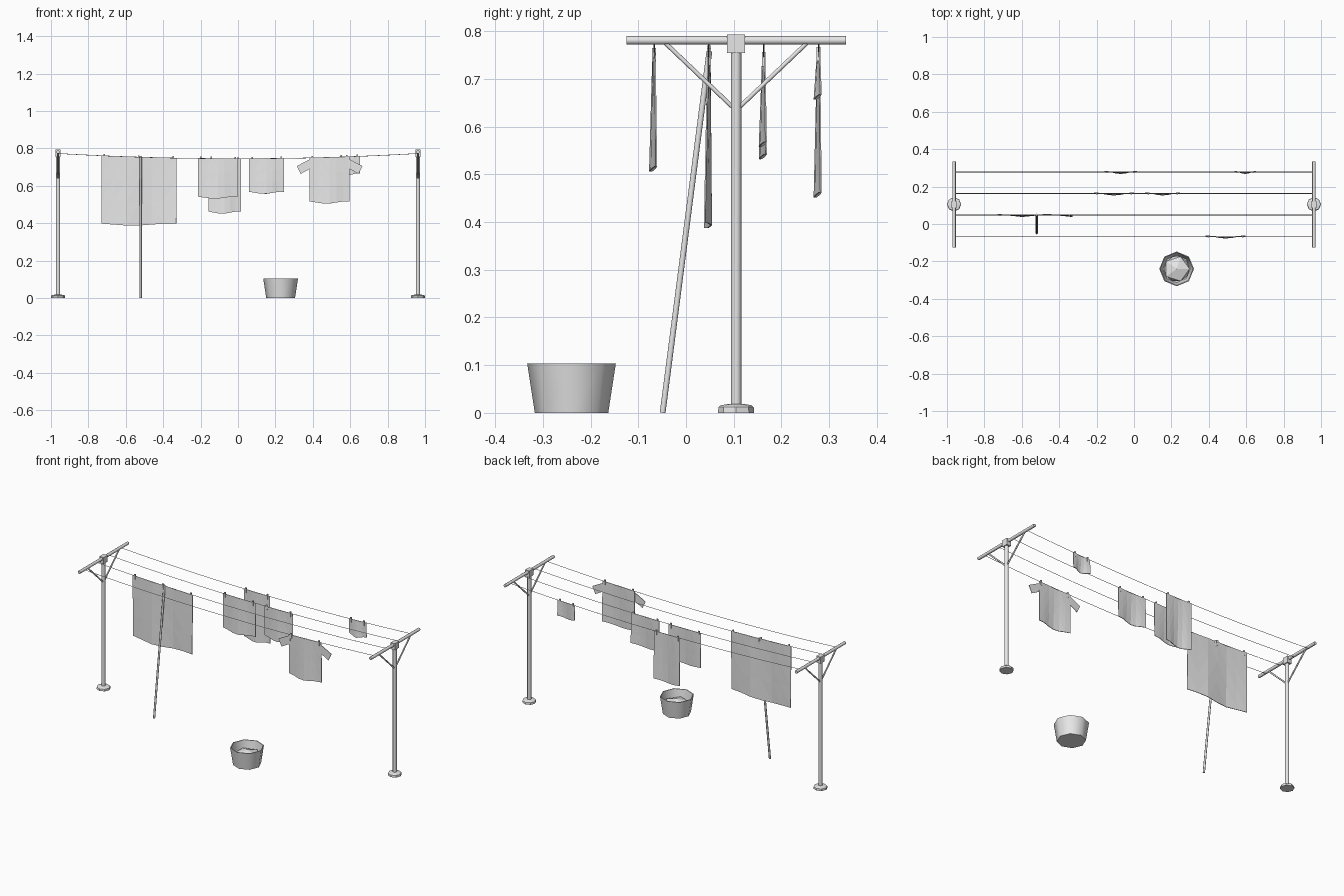
import bpy, bmesh, math
from mathutils import Vector

if "Cube" in bpy.data.objects:
    bpy.data.objects.remove(bpy.data.objects["Cube"], do_unlink=True)

grey = bpy.data.materials.new("plain_grey")
grey.use_nodes = True
grey.diffuse_color = (0.8, 0.8, 0.8, 1)
grey.node_tree.nodes["Principled BSDF"].inputs["Base Color"].default_value = (0.8, 0.8, 0.8, 1)

POST_X, POST_Y = 0.962, 0.105
LINES = [-0.067, 0.048, 0.163, 0.278]


def line_z(x):
    return 0.773 - 0.028 * (1 - (x / POST_X) ** 2)


def finish(name, bm, smooth=None):
    mesh = bpy.data.meshes.new(name)
    bmesh.ops.recalc_face_normals(bm, faces=bm.faces)
    bm.to_mesh(mesh)
    bm.free()
    mesh.materials.append(grey)
    ob = bpy.data.objects.new(name, mesh)
    bpy.context.collection.objects.link(ob)
    if smooth:
        bpy.ops.object.select_all(action='DESELECT')
        bpy.context.view_layer.objects.active = ob
        ob.select_set(True)
        bpy.ops.object.shade_smooth_by_angle(angle=math.radians(smooth))
    return ob


def rod(name, a, b, r, sides=8):
    a, b = Vector(a), Vector(b)
    bm = bmesh.new()
    bmesh.ops.create_cone(bm, cap_ends=True, segments=sides, radius1=r, radius2=r, depth=(b - a).length)
    ob = finish(name, bm, 50)
    ob.location = (a + b) / 2
    ob.rotation_euler = (b - a).to_track_quat('Z', 'Y').to_euler()
    return ob


def box(name, centre, size):
    bm = bmesh.new()
    bmesh.ops.create_cube(bm, size=1)
    bmesh.ops.scale(bm, vec=size, verts=bm.verts)
    ob = finish(name, bm)
    ob.location = centre
    return ob


def lathe(name, profile, sides, centre, smooth=None):
    # rings joined into a turned shape, closed where the profile ends
    bm = bmesh.new()
    rings = [[bm.verts.new((r * math.cos(t), r * math.sin(t), z))
              for t in (math.tau * i / sides for i in range(sides))] for r, z in profile]
    for lo, hi in zip(rings, rings[1:]):
        for i in range(sides):
            j = (i + 1) % sides
            bm.faces.new((lo[i], lo[j], hi[j], hi[i]))
    bm.faces.new(rings[0])
    bm.faces.new(rings[-1])
    ob = finish(name, bm, smooth)
    ob.location = centre
    return ob


def thicken(ob):
    mod = ob.modifiers.new("thickness", 'SOLIDIFY')
    mod.thickness, mod.offset = 0.003, 0


def cloth(name, x0, x1, y, bottom, waves=1.0, cols=6, rows=3):
    # hanging sheet whose folds deepen toward the hem
    bm = bmesh.new()
    grid = []
    for r in range(rows + 1):
        v = r / rows
        row = []
        for c in range(cols + 1):
            u = c / cols
            x = x0 + (x1 - x0) * u
            fold = math.cos(math.tau * waves * u)
            top = line_z(x)
            hem = bottom + 0.006 * math.cos(math.tau * u + 0.5)
            row.append(bm.verts.new((x, y + fold * (0.002 + 0.005 * v) - 0.002 * v, top + (hem - top) * v)))
        grid.append(row)
    for a, b in zip(grid, grid[1:]):
        for i in range(cols):
            bm.faces.new((a[i], a[i + 1], b[i + 1], b[i]))
    bmesh.ops.triangulate(bm, faces=bm.faces)
    thicken(finish(name, bm))


def pegs(name, y, xs):
    for i, x in enumerate(xs):
        box(f"{name}_peg_{i + 1}", (x, y, line_z(x) - 0.005), (0.008, 0.008, 0.03))


# end posts with crossbar, collar, foot and braces
for side, sx in (("left", 1), ("right", -1)):
    x = sx * POST_X
    rod(f"{side}_post", (x, POST_Y, 0.01), (x, POST_Y, 0.785), 0.011, 12)
    lathe(f"{side}_post_foot", [(0.038, 0), (0.037, 0.012), (0.032, 0.016), (0.014, 0.019)], 8, (x, POST_Y, 0))
    rod(f"{side}_crossbar", (x, POST_Y - 0.23, 0.781), (x, POST_Y + 0.23, 0.781), 0.009)
    box(f"{side}_collar", (x, POST_Y, 0.7735), (0.028, 0.038, 0.039))
    for end, sy in (("back", 1), ("front", -1)):
        rod(f"{side}_{end}_brace", (x, POST_Y + sy * 0.006, 0.64), (x, POST_Y + sy * 0.148, 0.775), 0.0045)

# sagging lines
for n, y in enumerate(LINES):
    data = bpy.data.curves.new(f"washing_line_{n + 1}", 'CURVE')
    data.dimensions = '3D'
    data.bevel_depth, data.bevel_resolution = 0.0015, 0
    spline = data.splines.new('POLY')
    spline.points.add(16)
    for i, p in enumerate(spline.points):
        x = POST_X * (i / 8 - 1)
        p.co = (x, y, line_z(x), 1)
    data.materials.append(grey)
    ob = bpy.data.objects.new(f"washing_line_{n + 1}", data)
    bpy.context.collection.objects.link(ob)
    bpy.ops.object.select_all(action='DESELECT')
    bpy.context.view_layer.objects.active = ob
    ob.select_set(True)
    bpy.ops.object.convert(target='MESH')

# laundry
for name, x0, x1, line, bottom, waves in [
        ("bed_sheet", -0.73, -0.33, 1, 0.393, 1.5),
        ("wide_towel", -0.215, 0.0, 2, 0.537, 1),
        ("small_towel", 0.06, 0.247, 2, 0.563, 1),
        ("long_towel", -0.157, 0.015, 3, 0.457, 1),
        ("face_cloth", 0.537, 0.652, 3, 0.662, 1),
        ("shirt_body", 0.383, 0.597, 0, 0.511, 1)]:
    cloth(name, x0, x1, LINES[line], bottom, waves)
    pegs(name, LINES[line], [x0 + 0.015, x1 - 0.015])
pegs("bed_sheet_middle", LINES[1], [-0.53])

# shirt sleeves mirrored about the body centre
for side, s in (("left", 1), ("right", -1)):
    bm = bmesh.new()
    bm.faces.new([bm.verts.new((0.49 + s * dx, LINES[0], z))
                  for dx, z in [(0.095, 0.748), (0.175, 0.706), (0.155, 0.664), (0.1, 0.694)]])
    thicken(finish(f"shirt_{side}_sleeve", bm))

# leaning prop
rod("line_prop", (-0.52, -0.049, 0.0), (-0.52, 0.049, 0.758), 0.006)

# basket with a heap of washing
lathe("basket", [(0.077, 0), (0.093, 0.104), (0.088, 0.104), (0.073, 0.008)], 8, (0.228, -0.24, 0), 50)
bm = bmesh.new()
bmesh.ops.create_icosphere(bm, subdivisions=1, radius=1)
bmesh.ops.scale(bm, vec=(0.077, 0.077, 0.035), verts=bm.verts)
heap = finish("washing_heap", bm)
heap.location = (0.228, -0.24, 0.05)
